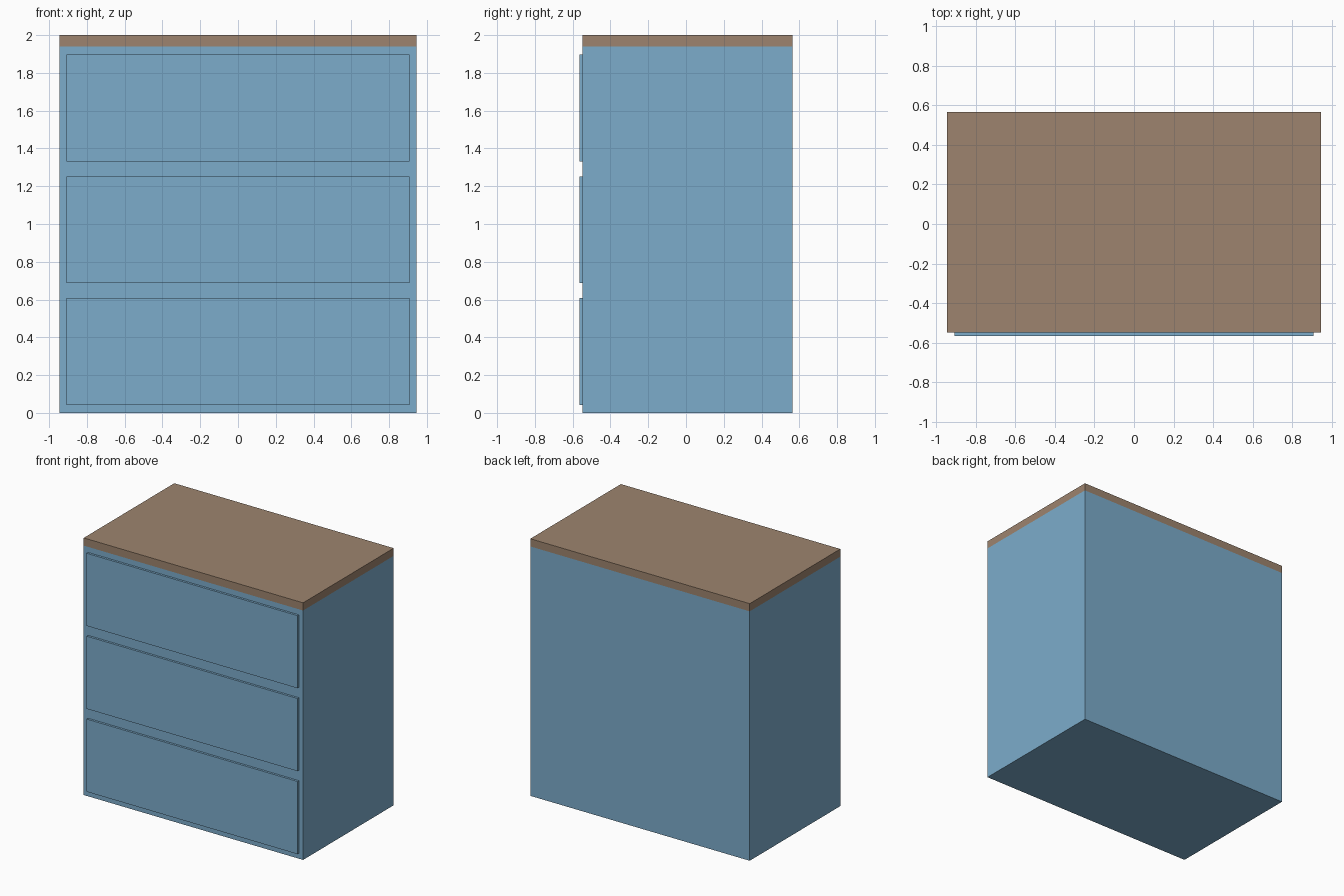
import bpy

if "Cube" in bpy.data.objects:
    bpy.data.objects.remove(bpy.data.objects["Cube"])


def make_material(name, colour):
    mat = bpy.data.materials.new(name)
    mat.diffuse_color = (*colour, 1.0)
    mat.use_nodes = True
    mat.node_tree.nodes["Principled BSDF"].inputs["Base Color"].default_value = mat.diffuse_color
    return mat


def make_box(name, low, high, mat):
    centre = [(a + b) / 2 for a, b in zip(low, high)]
    size = [b - a for a, b in zip(low, high)]
    bpy.ops.mesh.primitive_cube_add(size=1, location=centre)
    obj = bpy.context.object
    obj.name = name
    obj.scale = size
    bpy.ops.object.transform_apply(location=False, rotation=False, scale=True)
    obj.data.materials.append(mat)
    return obj


blue = make_material("painted_blue", (0.202, 0.413, 0.597))
brown = make_material("wood_brown", (0.337, 0.231, 0.156))

HALF_W, FRONT, BACK = 0.944, -0.548, 0.565
TOP_Z = 1.94

# Cabinet body and flush wooden top
make_box("cabinet_body", (-HALF_W, FRONT, 0), (HALF_W, BACK, TOP_Z), blue)
make_box("wooden_top", (-HALF_W, FRONT, TOP_Z), (HALF_W, BACK, 2.0), brown)

# Three raised drawer fronts
for i, name in enumerate(("lower_drawer", "middle_drawer", "upper_drawer")):
    z = 0.042 + i * 0.645
    make_box(name, (-0.907, -0.565, z), (0.907, FRONT, z + 0.565), blue)
